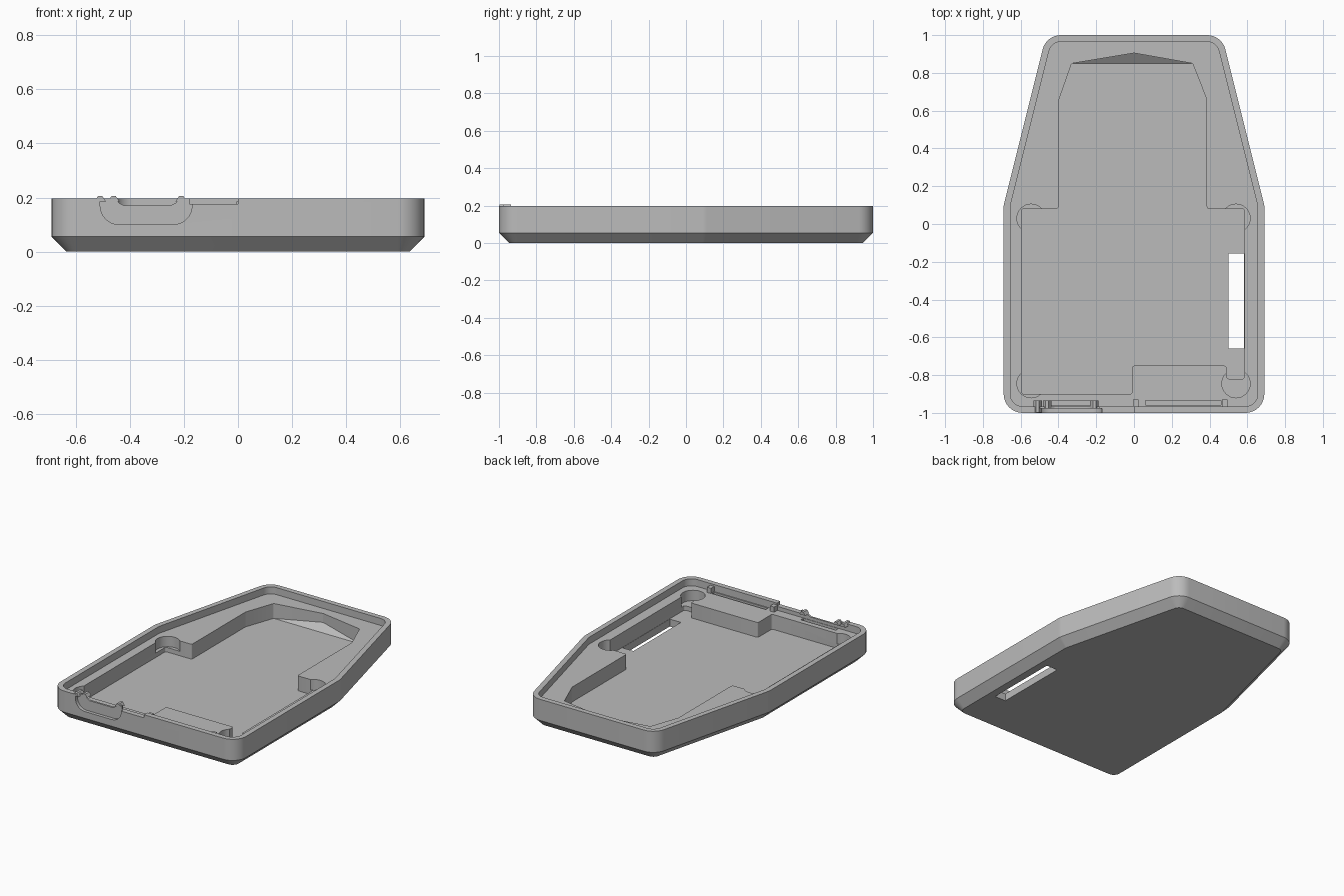
import bpy, bmesh, math
from mathutils import Vector

cube = bpy.data.objects.get("Cube")
if cube:
    bpy.data.objects.remove(cube)

grey = bpy.data.materials.new("light_grey")
grey.use_nodes = True
COLOUR = (0.5, 0.5, 0.5, 1)
grey.diffuse_color = COLOUR
grey.node_tree.nodes["Principled BSDF"].inputs["Base Color"].default_value = COLOUR

TOP, SHELF, FLOOR = 0.197, 0.15, 0.05


def loft(name, rings):
    """Solid through stacked rings of equal point count."""
    bm = bmesh.new()
    loops = [[bm.verts.new(p) for p in ring] for ring in rings]
    n = len(loops[0])
    for low, high in zip(loops, loops[1:]):
        for i in range(n):
            j = (i + 1) % n
            bm.faces.new((low[i], low[j], high[j], high[i]))
    bm.faces.new(loops[0][::-1])
    bm.faces.new(loops[-1])
    bmesh.ops.recalc_face_normals(bm, faces=bm.faces)
    mesh = bpy.data.meshes.new(name)
    bm.to_mesh(mesh)
    bm.free()
    obj = bpy.data.objects.new(name, mesh)
    bpy.context.collection.objects.link(obj)
    mesh.materials.append(grey)
    return obj


def prism(name, points, z0, z1):
    return loft(name, [[(x, y, z) for x, y in points] for z in (z0, z1)])


def box(name, x0, x1, y0, y1, z0, z1):
    return prism(name, [(x0, y0), (x1, y0), (x1, y1), (x0, y1)], z0, z1)


def front_prism(name, points, y0, y1):
    """Extrude an x-z profile along y."""
    return loft(name, [[(x, y, z) for x, z in points] for y in (y0, y1)])


def rounded(corners, radius, steps=8):
    """Round each corner with an arc that touches both edges."""
    out = []
    count = len(corners)
    for i, corner in enumerate(corners):
        p = Vector(corner)
        a = (Vector(corners[i - 1]) - p).normalized()
        b = (Vector(corners[(i + 1) % count]) - p).normalized()
        half = a.angle(b) / 2
        centre = p + (a + b).normalized() * radius / math.sin(half)
        start = p + a * radius / math.tan(half) - centre
        end = p + b * radius / math.tan(half) - centre
        sweep = start.angle_signed(end)
        for k in range(steps + 1):
            t = -sweep * k / steps
            out.append((centre.x + start.x * math.cos(t) - start.y * math.sin(t),
                        centre.y + start.x * math.sin(t) + start.y * math.cos(t)))
    return out


def shell_outline(inset):
    """Case outline, moved inward by the given distance."""
    side, end = 0.69 - inset, 1 - inset
    shoulder = 0.1 - inset * 0.12
    slope = 0.225 / 0.9
    back = 0.69 - inset * math.hypot(1, slope) - (end - 0.1) * slope
    right = [(side, -end), (side, shoulder), (back, end)]
    return rounded(right + [(-x, y) for x, y in reversed(right)], 0.1 - inset)


def ring(inset, z):
    return [(x, y, z) for x, y in shell_outline(inset)]


# Outer tray body with chamfered underside
case = loft("case_shell", [ring(0.055, 0), ring(0, 0.055), ring(0, TOP)])

cutters = []

# Rim pocket down to the inner shelf
cutters.append(prism("rim_cutter", shell_outline(0.035), SHELF, 0.4))

# Deep cavity, stepped around the shelf and the front block
cavity = [(-0.595, -0.9), (-0.01, -0.9), (-0.01, -0.75), (0.49, -0.75),
          (0.49, -0.82), (0.585, -0.82), (0.585, 0.08), (0.385, 0.08),
          (0.385, 0.66), (0.31, 0.85), (0, 0.905), (-0.33, 0.85),
          (-0.4, 0.65), (-0.4, 0.08), (-0.595, 0.08)]
cutters.append(prism("cavity_cutter", rounded(cavity, 0.012, 3), FLOOR, 0.4))

# Round screw recesses in the four corners
for x in (-0.545, 0.54):
    for y in (0.03, -0.845):
        circle = [(x + 0.075 * math.cos(k * math.tau / 32),
                   y + 0.075 * math.sin(k * math.tau / 32)) for k in range(32)]
        cutters.append(prism("screw_recess_cutter", circle, FLOOR + 0.03, 0.4))

# Side slot through the floor, and narrow slot behind the front wall
cutters.append(box("floor_slot_cutter", 0.5, 0.583, -0.66, -0.155, -0.1, 0.3))
cutters.append(box("front_slot_cutter", 0.06, 0.46, -0.957, -0.934, 0.09, 0.3))

# Connector opening: outer finger pocket, flared notch and lowered lip
pocket = rounded([(-0.51, 0.1), (-0.17, 0.1), (-0.17, 0.3), (-0.51, 0.3)], 0.07)
cutters.append(front_prism("pocket_cutter", pocket, -1.1, -0.978))
notch = [(-0.47, 0.21), (-0.44, 0.18), (-0.42, 0.17), (-0.25, 0.17),
         (-0.23, 0.18), (-0.2, 0.21)]
cutters.append(front_prism("notch_cutter", notch, -1.1, -0.93))
cutters.append(box("lip_cutter", -0.18, 0, -1.1, -0.94, 0.176, 0.4))
cutters.append(box("connector_seat_cutter", -0.46, -0.2, -0.962, -0.935, 0.12, 0.3))

for cutter in cutters:
    cutter.hide_render = True
    mod = case.modifiers.new(cutter.name, "BOOLEAN")
    mod.object = cutter
    mod.operation = "DIFFERENCE"
    mod.solver = "EXACT"

# Apply the cuts, then discard the cutters
bpy.context.view_layer.objects.active = case
case.select_set(True)
for mod in list(case.modifiers):
    bpy.ops.object.modifier_apply(modifier=mod.name)
for cutter in cutters:
    bpy.data.objects.remove(cutter)
bpy.ops.object.shade_smooth_by_angle(angle=math.radians(25))

# Sloped wedge at the back of the cavity floor
loft("floor_wedge", [[(-0.33, 0.85, z0), (0.31, 0.85, z0), (0, 0.905, z1)]
                     for z0, z1 in ((0.045, 0.045), (FLOOR, 0.09))])

# Locating posts beside the front slot
for x in (0.01, 0.48):
    box("locating_post", x - 0.015, x + 0.015, -0.967, -0.93, 0.13, 0.185)

# Small snap ridges around the connector opening
for x in (-0.51, -0.46, -0.21):
    profile = [(x - 0.022, 0.185), (x + 0.022, 0.185), (x + 0.008, 0.205), (x - 0.008, 0.205)]
    front_prism("snap_ridge", profile, -0.998 if x < -0.5 else -0.978, -0.935)
